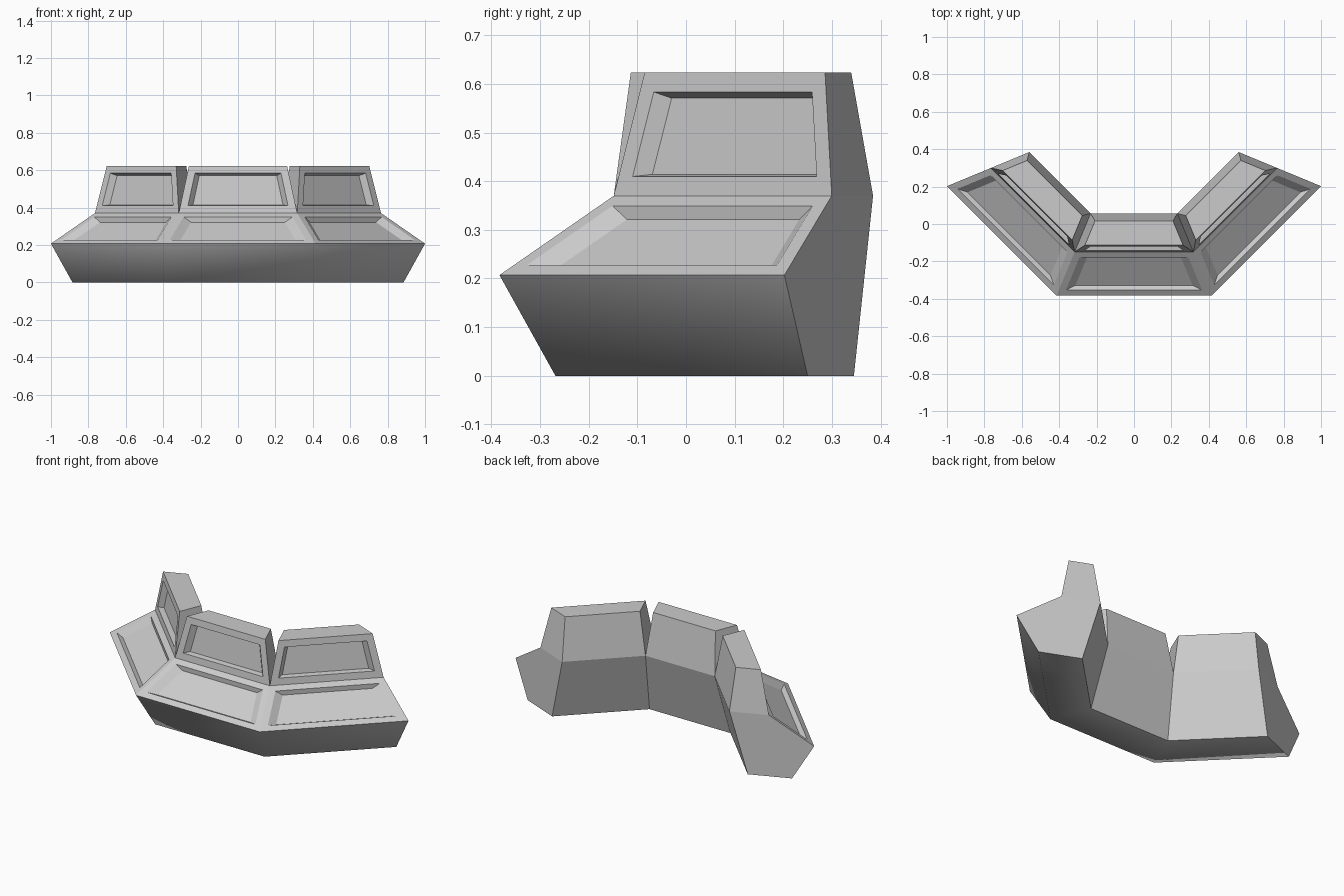
import bpy, bmesh, math
from mathutils import Vector, Matrix

cube = bpy.data.objects.get("Cube")
if cube:
    bpy.data.objects.remove(cube, do_unlink=True)

# One plain grey paint
grey = bpy.data.materials.new("console_grey")
grey.use_nodes = True
colour = (0.6, 0.6, 0.6, 1)
grey.diffuse_color = colour
grey.node_tree.nodes["Principled BSDF"].inputs["Base Color"].default_value = colour

# Desk cross-section: depth from the front rim, height, inset from the mitre
PROFILE = [
    (0.115, 0.0, 0.0),     # front foot
    (0.0, 0.207, 0.0),     # front rim
    (0.235, 0.37, 0.0),    # slope meets upright
    (0.27, 0.623, 0.04),   # upright top, front
    (0.40, 0.623, 0.04),   # upright top, back
    (0.44, 0.37, 0.0),     # back ridge
    (0.345, 0.0, 0.0),     # back foot
]
PIVOT = Vector((0, 0.6165, 0))
MITRE = math.tan(math.radians(22.5))

bm = bmesh.new()
shared = {}


def vert(co):
    """Reuse a vertex where neighbouring bays meet."""
    key = tuple(round(c, 4) for c in co)
    if key not in shared:
        shared[key] = bm.verts.new(co)
    return shared[key]


def recess(face, margin, depth, shrink):
    """Sink a panel with sloping walls into a face."""
    bmesh.ops.inset_individual(bm, faces=[face], thickness=margin, use_even_offset=True)
    floor = bmesh.ops.extrude_discrete_faces(bm, faces=[face])["faces"][0]
    floor.normal_update()
    centre, normal = floor.calc_center_median(), floor.normal.copy()
    for v in floor.verts:
        v.co = centre + (v.co - centre) * shrink - normal * depth


# Three bays turned about a common centre
slopes, screens = [], []
for bay in (-1, 0, 1):
    turn = Matrix.Rotation(math.radians(45 * bay), 4, "Z")
    ends = {}
    for side in (-1, 1):
        ends[side] = [
            vert(PIVOT + turn @ Vector((side * (MITRE * (1 - d) - inset), d - 1, z)))
            for d, z, inset in PROFILE]
    a, b = ends[-1], ends[1]
    for i in range(len(PROFILE)):
        j = (i + 1) % len(PROFILE)
        face = bm.faces.new((a[i], b[i], b[j], a[j]))
        face.smooth = i in (0, 6)      # front and underside blend together
        if i == 1:
            slopes.append(face)
        elif i == 2:
            screens.append(face)
    for side, e in ends.items():
        bm.faces.new(e[2:6])           # side of the upright
        if side == bay:                # outer end of the desk
            bm.faces.new(e[:3] + e[5:])

bmesh.ops.recalc_face_normals(bm, faces=bm.faces[:])

# Sunken control panels and screens
for f in slopes:
    recess(f, 0.036, 0.024, 0.86)
for f in screens:
    recess(f, 0.04, 0.03, 0.9)

mesh = bpy.data.meshes.new("console_desk")
bm.to_mesh(mesh)
bm.free()
mesh.materials.append(grey)
desk = bpy.data.objects.new("console_desk", mesh)
bpy.context.collection.objects.link(desk)
